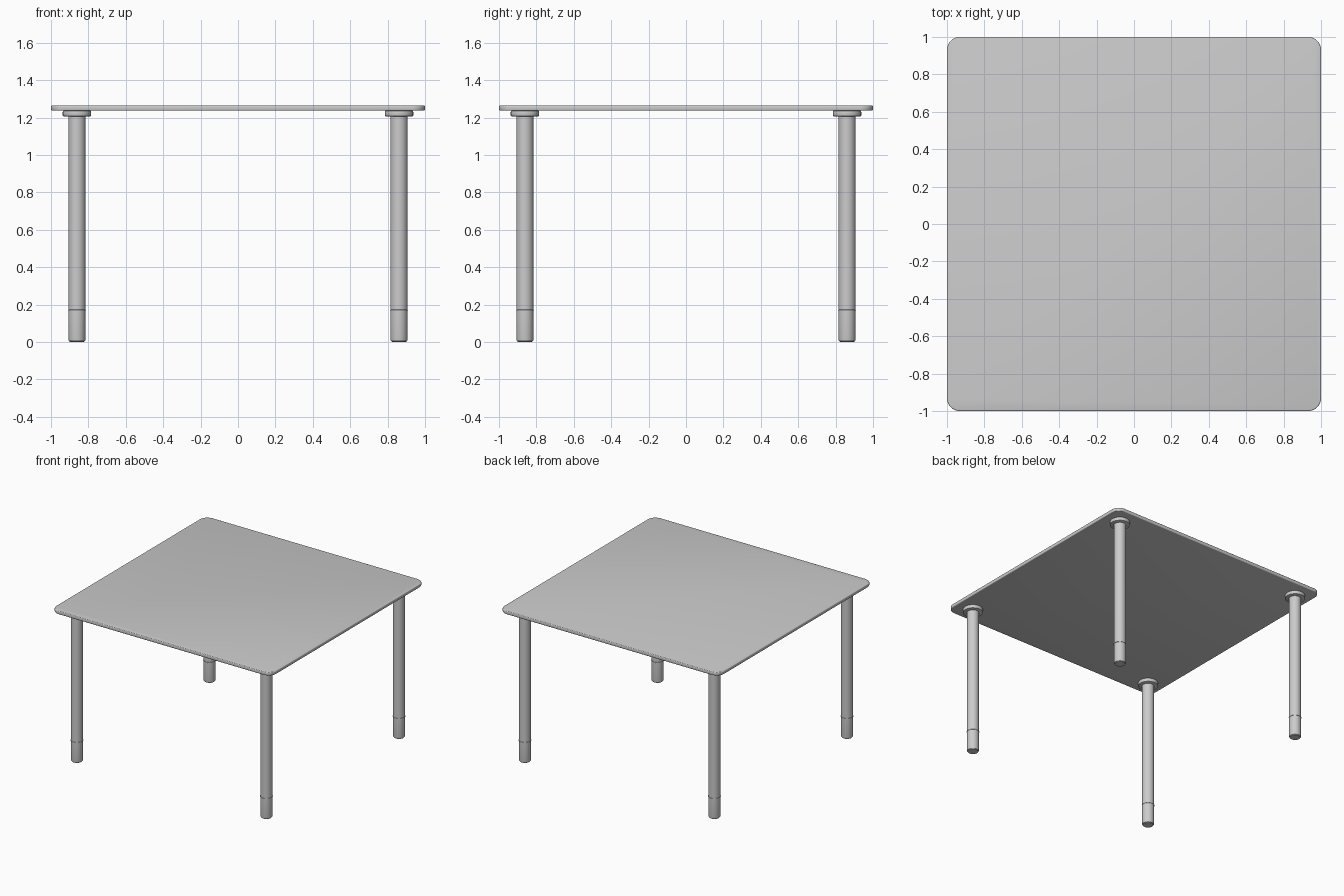
import bpy, bmesh, math

if "Cube" in bpy.data.objects:
    bpy.data.objects.remove(bpy.data.objects["Cube"])

LEG = 0.861      # leg offset from the centre
SIDES = 48


def finish(name, bm):
    bmesh.ops.recalc_face_normals(bm, faces=bm.faces)
    mesh = bpy.data.meshes.new(name)
    bm.to_mesh(mesh)
    bm.free()
    obj = bpy.data.objects.new(name, mesh)
    bpy.context.collection.objects.link(obj)
    bpy.ops.object.select_all(action='DESELECT')
    bpy.context.view_layer.objects.active = obj
    obj.select_set(True)
    bpy.ops.object.shade_smooth_by_angle(angle=math.radians(35))
    return obj


def lathe(name, profile, x, y):
    """Closed solid of revolution from (radius, z) points, capped at both ends."""
    bm = bmesh.new()
    rings = [[bm.verts.new((x + r * math.cos(2 * math.pi * i / SIDES),
                            y + r * math.sin(2 * math.pi * i / SIDES), z))
              for i in range(SIDES)] for r, z in profile]
    for a, b in zip(rings, rings[1:]):
        for i in range(SIDES):
            j = (i + 1) % SIDES
            bm.faces.new((a[i], a[j], b[j], b[i]))
    bm.faces.new(rings[0])
    bm.faces.new(rings[-1])
    return finish(name, bm)


def rounded_slab(name, half, radius, z0, z1, edge):
    """Square slab with round corners and softened rims."""
    bm = bmesh.new()
    bmesh.ops.create_cube(bm, size=1)
    for v in bm.verts:
        v.co = (v.co.x * 2 * half, v.co.y * 2 * half, z1 if v.co.z > 0 else z0)
    uprights = [e for e in bm.edges
                if abs(e.verts[0].co.z - e.verts[1].co.z) > 1e-4]
    bmesh.ops.bevel(bm, geom=uprights, offset=radius, segments=10,
                    profile=0.5, affect='EDGES')
    rims = [e for e in bm.edges
            if abs(e.verts[0].co.z - e.verts[1].co.z) < 1e-4]
    bmesh.ops.bevel(bm, geom=rims, offset=edge, segments=3,
                    profile=0.5, affect='EDGES')
    return finish(name, bm)


# table top
rounded_slab("table_top", 1.0, 0.07, 1.237, 1.265, 0.006)

# profiles: mounting flange, tube with joint ring, adjustable foot
flange = [(0.071, 1.207), (0.0745, 1.2085), (0.076, 1.212), (0.076, 1.231),
          (0.0745, 1.2355), (0.071, 1.2375)]
tube = [(0.0455, 0.173), (0.0455, 1.21)]
ring = [(0.0455, 0.168), (0.0475, 0.169), (0.0475, 0.172), (0.0455, 0.173)]
foot = [(0.039, 0.003), (0.0425, 0.0045), (0.0445, 0.008), (0.0455, 0.013),
        (0.0455, 0.168)]
glide = [(0.038, 0.0), (0.039, 0.003)]

for depth, sy in (("front", -1), ("back", 1)):
    for side, sx in (("left", -1), ("right", 1)):
        tag = f"{depth}_{side}"
        x, y = sx * LEG, sy * LEG
        lathe(tag + "_flange", flange, x, y)
        # one continuous leg: glide, foot, joint ring and tube
        lathe(tag + "_leg", glide + foot[1:] + ring[1:] + tube[1:], x, y)
